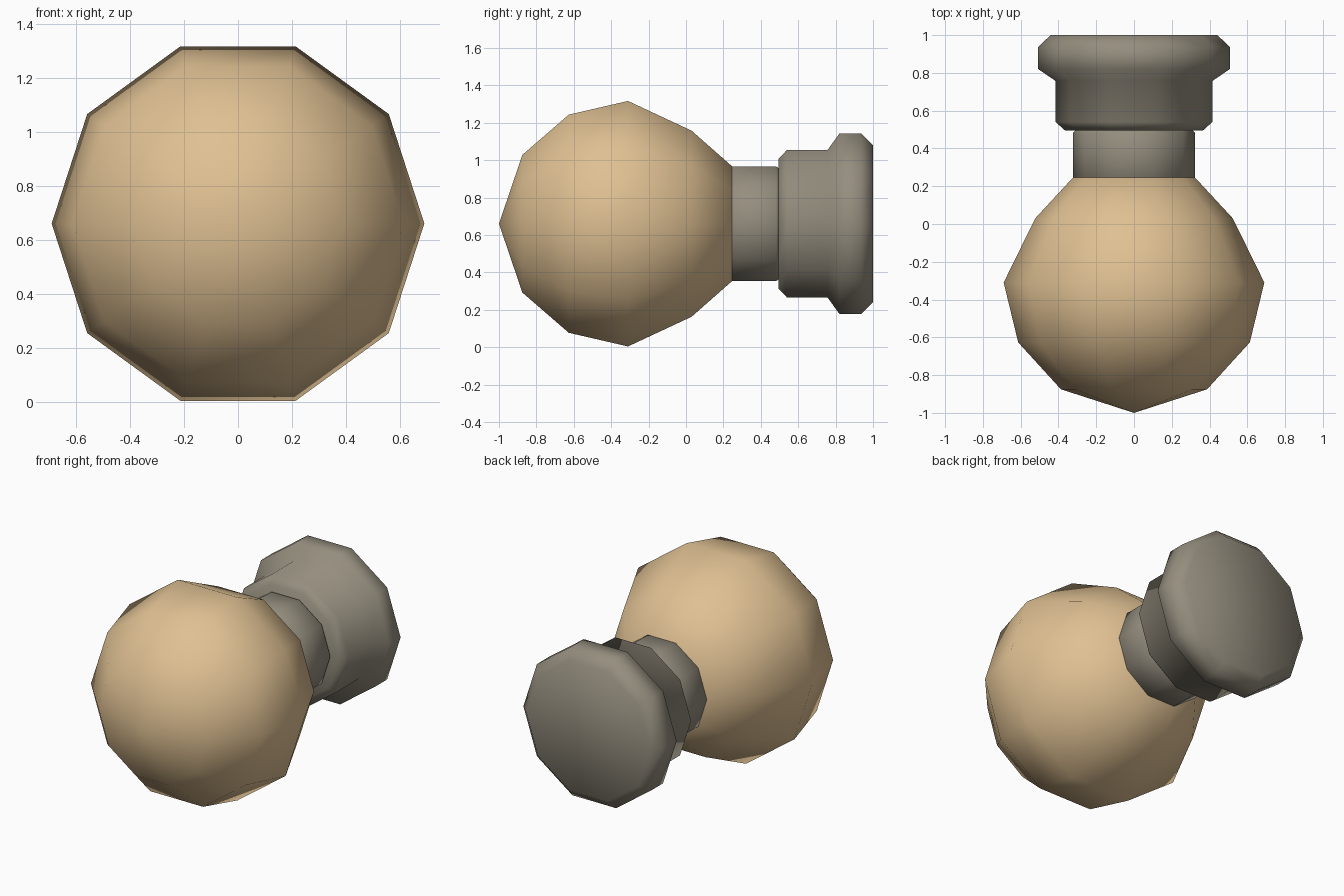
import bpy, bmesh, math

if "Cube" in bpy.data.objects:
    bpy.data.objects.remove(bpy.data.objects["Cube"])

SIDES = 10
CENTRE_Z = 0.66


def material(name, rgb):
    m = bpy.data.materials.new(name)
    m.diffuse_color = (*rgb, 1.0)
    m.use_nodes = True
    m.node_tree.nodes["Principled BSDF"].inputs["Base Color"].default_value = m.diffuse_color
    return m


def lathe(name, profile, mat):
    """Revolve (y, radius) points around the y axis; radius 0 makes a pole, open ends are capped."""
    bm = bmesh.new()
    rings = []
    for y, r in profile:
        if r == 0:
            rings.append([bm.verts.new((0, y, CENTRE_Z))] * SIDES)
        else:
            angles = [2 * math.pi * i / SIDES for i in range(SIDES)]
            rings.append([bm.verts.new((r * math.cos(a), y, CENTRE_Z + r * math.sin(a)))
                          for a in angles])
    for a, b in zip(rings, rings[1:]):
        for i in range(SIDES):
            j = (i + 1) % SIDES
            corners = list(dict.fromkeys((a[i], a[j], b[j], b[i])))
            bm.faces.new(corners)
    for ring in (rings[0], rings[-1]):
        if ring[0] is not ring[1]:
            bm.faces.new(ring)
    bmesh.ops.recalc_face_normals(bm, faces=bm.faces)
    for f in bm.faces:
        f.smooth = True
    mesh = bpy.data.meshes.new(name)
    bm.to_mesh(mesh)
    bm.free()
    mesh.materials.append(mat)
    obj = bpy.data.objects.new(name, mesh)
    bpy.context.collection.objects.link(obj)
    return obj


tan = material("warm_tan", (0.74, 0.53, 0.29))
grey = material("warm_grey", (0.30, 0.27, 0.21))

# Round bulb, pole at the front, narrowing towards the neck
lathe("bulb", [(-1.0, 0), (-0.875, 0.387), (-0.627, 0.613), (-0.31, 0.69),
               (0.03, 0.523), (0.247, 0.322)], tan)

# Neck, running slightly into both neighbours
lathe("neck", [(0.235, 0.31), (0.247, 0.322), (0.483, 0.322), (0.497, 0.31)], grey)

# Stepped base with a wider end flange
lathe("base", [(0.495, 0.365), (0.54, 0.415), (0.757, 0.415), (0.82, 0.507),
               (0.937, 0.507), (1.0, 0.442)], grey)
